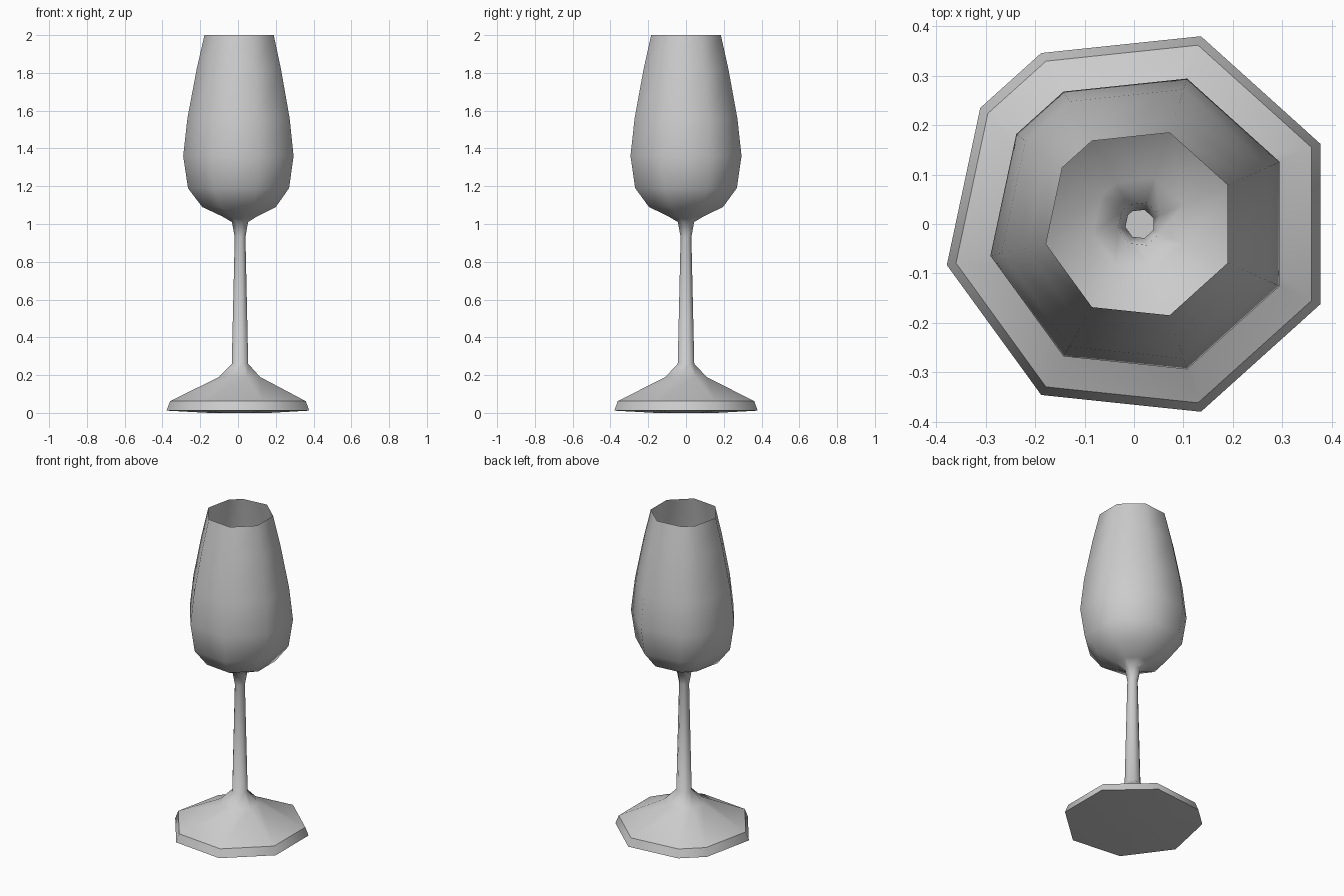
import bpy, bmesh
from math import cos, sin, radians

cube = bpy.data.objects.get("Cube")
if cube:
    bpy.data.objects.remove(cube, do_unlink=True)

# Glass colour
COLOR = (0.6, 0.6, 0.6, 1)
mat = bpy.data.materials.new("pale_grey_glass")
mat.use_nodes = True
mat.diffuse_color = COLOR
mat.node_tree.nodes["Principled BSDF"].inputs["Base Color"].default_value = COLOR

# Uneven octagon: eight of the corners of a fifteen-sided circle
ANGLES = [radians(24 * i) for i in (1, 3, 5, 6, 8, 10, 12, 14)]
CENTRE_X = 0.012


def lathe(name, profile, sharp_rings=(), cap=False):
    """Sweep (radius, z) points round the axis into a smooth single wall."""
    bm = bmesh.new()
    rings = [[bm.verts.new((CENTRE_X + r * cos(a), r * sin(a), z)) for a in ANGLES]
             for r, z in profile]
    n = len(ANGLES)
    for low, high in zip(rings, rings[1:]):
        for i in range(n):
            j = (i + 1) % n
            bm.faces.new((low[i], low[j], high[j], high[i]))
    if cap:
        bm.faces.new(rings[0][::-1])
    for face in bm.faces:
        face.smooth = True
    for k in sharp_rings:
        for i in range(n):
            bm.edges.get((rings[k][i], rings[k][(i + 1) % n])).smooth = False
    mesh = bpy.data.meshes.new(name)
    bm.to_mesh(mesh)
    bm.free()
    mesh.materials.append(mat)
    obj = bpy.data.objects.new(name, mesh)
    bpy.context.collection.objects.link(obj)
    return obj


# Foot underside, rim, cone, stem and bowl run on as one hollow wall
lathe("wine_glass", [
    (0.17, 0.0), (0.399, 0.012),                                # underside
    (0.38, 0.062), (0.115, 0.19),                               # foot
    (0.046, 0.26), (0.030, 0.93), (0.045, 1.01),                # stem
    (0.097, 1.04), (0.206, 1.09), (0.283, 1.19), (0.309, 1.36), # bowl base
    (0.286, 1.56), (0.236, 1.82), (0.194, 2.0),                 # bowl sides
], sharp_rings=(1, 2), cap=True)
